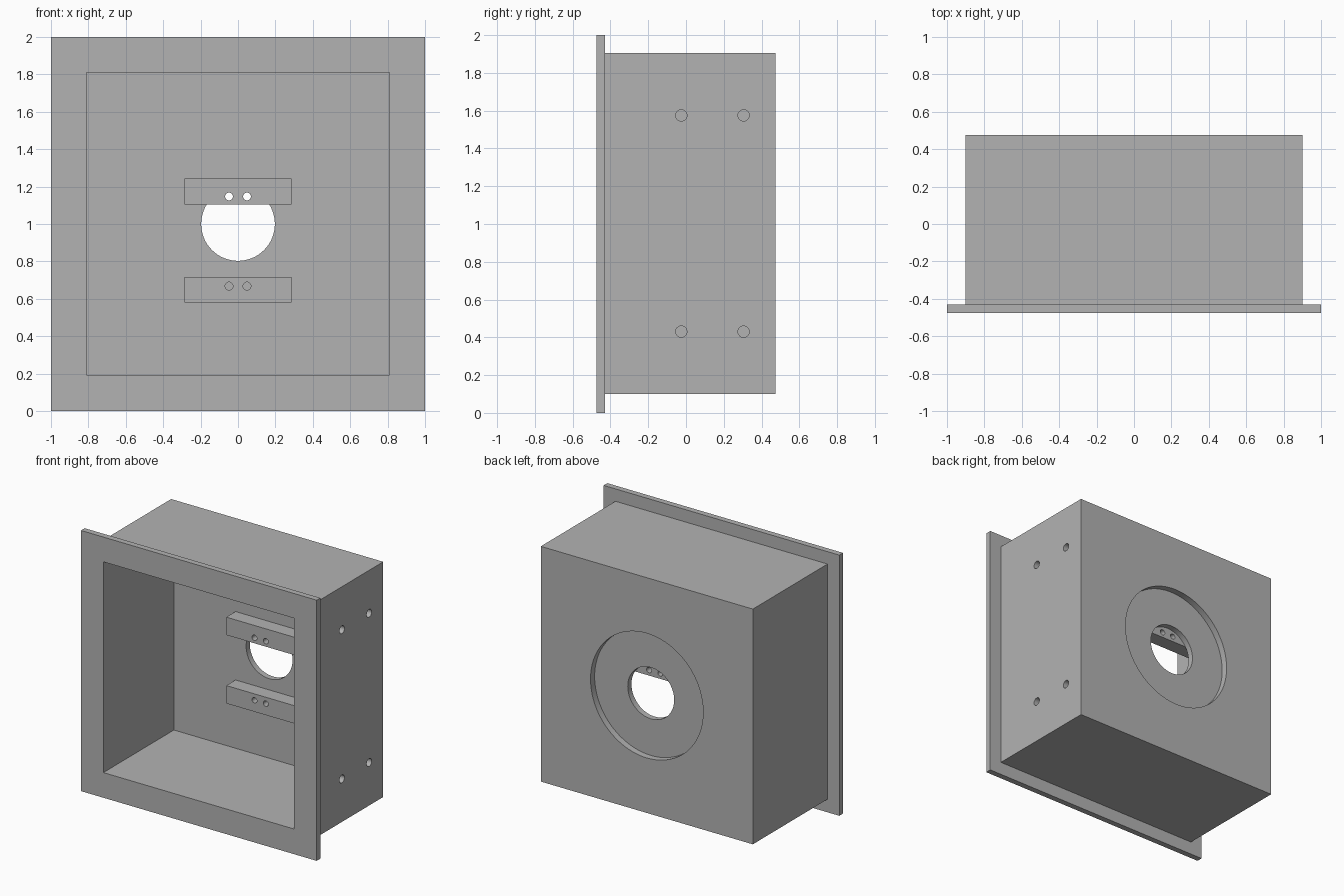
import bpy
import math

cube = bpy.data.objects.get("Cube")
if cube:
    bpy.data.objects.remove(cube, do_unlink=True)

grey = bpy.data.materials.new("plain grey")
grey.use_nodes = True
GREY = (0.45, 0.45, 0.45, 1)
grey.diffuse_color = GREY
grey.node_tree.nodes["Principled BSDF"].inputs["Base Color"].default_value = GREY


def box(name, x, y, z):
    """Box from (low, high) ranges on each axis."""
    ranges = (x, y, z)
    bpy.ops.mesh.primitive_cube_add(size=1, location=[(a + b) / 2 for a, b in ranges])
    ob = bpy.context.object
    ob.name = name
    ob.scale = [b - a for a, b in ranges]
    bpy.ops.object.transform_apply(location=True, rotation=True, scale=True)
    ob.data.materials.append(grey)
    return ob


def rod(name, radius, depth, centre, axis, sides):
    """Cylinder lying along x or y."""
    turn = (0, math.pi / 2, 0) if axis == "x" else (math.pi / 2, 0, 0)
    bpy.ops.mesh.primitive_cylinder_add(vertices=sides, radius=radius, depth=depth,
                                        location=centre, rotation=turn)
    ob = bpy.context.object
    ob.name = name
    bpy.ops.object.transform_apply(location=True, rotation=True, scale=True)
    ob.data.materials.append(grey)
    return ob


def combine(target, tool, operation="DIFFERENCE"):
    """Apply a boolean and discard the tool."""
    mod = target.modifiers.new("boolean", "BOOLEAN")
    mod.operation = operation
    mod.solver = "EXACT"
    mod.object = tool
    bpy.context.view_layer.objects.active = target
    bpy.ops.object.modifier_apply(modifier=mod.name)
    bpy.data.objects.remove(tool, do_unlink=True)


def finish(ob):
    bpy.ops.object.select_all(action="DESELECT")
    ob.select_set(True)
    bpy.context.view_layer.objects.active = ob
    bpy.ops.object.shade_smooth_by_angle(angle=math.radians(30))


FRONT, BACK, FLANGE, WALL = -0.475, 0.475, -0.43, 0.38

# Housing: box joined to the front flange, then hollowed from the front
housing = box("housing", (-0.9, 0.9), (FRONT + 0.01, BACK), (0.1, 1.905))
combine(housing, box("flange", (-1, 1), (FRONT, FLANGE), (0, 2)), "UNION")
combine(housing, box("cavity", (-0.81, 0.81), (-1, WALL), (0.193, 1.81)))

# Round recess and central hole in the back wall
combine(housing, rod("recess", 0.478, 0.2, (0, BACK + 0.05, 1), "y", 96))
combine(housing, rod("centre_hole", 0.197, 0.4, (0, BACK, 1), "y", 64))

# Four fixing holes through one side wall
for y in (-0.025, 0.305):
    for z in (0.43, 1.575):
        combine(housing, rod("side_hole", 0.03, 0.3, (0.855, y, z), "x", 32))
finish(housing)

# Mounting bars on the inside of the back wall, each with two holes
for name, low, high, hole_z in (("upper_bar", 1.105, 1.242, 1.147),
                                ("lower_bar", 0.58, 0.717, 0.668)):
    bar = box(name, (-0.287, 0.287), (0.268, WALL), (low, high))
    for x in (-0.048, 0.048):
        combine(bar, rod("bar_hole", 0.021, 0.4, (x, 0.32, hole_z), "y", 32))
    finish(bar)
